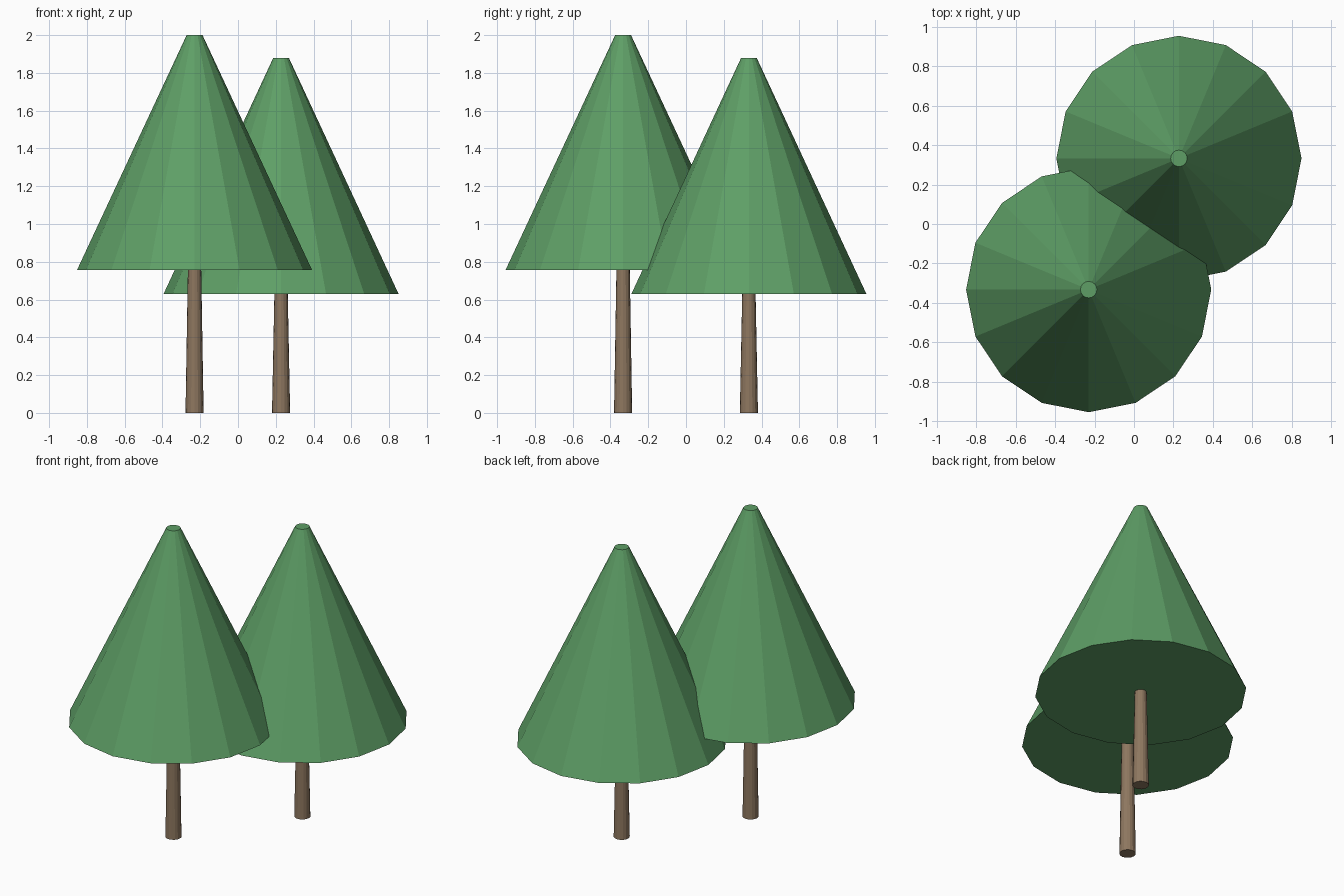
import bpy

cube = bpy.data.objects.get("Cube")
if cube:
    bpy.data.objects.remove(cube, do_unlink=True)

SIDES = 16


def make_material(name, color):
    mat = bpy.data.materials.new(name)
    mat.use_nodes = True
    mat.diffuse_color = color
    mat.node_tree.nodes["Principled BSDF"].inputs["Base Color"].default_value = color
    return mat


def tapered_part(name, x, y, bottom, top, r_bottom, r_top, mat):
    """Flat-shaded, capped cone frustum standing between two heights."""
    bpy.ops.mesh.primitive_cone_add(
        vertices=SIDES, radius1=r_bottom, radius2=r_top,
        depth=top - bottom, location=(x, y, (bottom + top) / 2))
    obj = bpy.context.object
    obj.name = name
    obj.data.materials.append(mat)
    return obj


green = make_material("foliage green", (0.112, 0.345, 0.133, 1))
brown = make_material("bark brown", (0.27, 0.184, 0.115, 1))


def tree(prefix, x, y, foliage_base, height):
    # Trunk reaches just inside the foliage
    tapered_part(prefix + "_trunk", x, y, 0, foliage_base + 0.02, 0.048, 0.035, brown)
    # Wide conical crown with a small flat tip
    tapered_part(prefix + "_foliage", x, y, foliage_base, height, 0.622, 0.042, green)


tree("front_tree", -0.23, -0.333, 0.757, 2.0)
tree("back_tree", 0.228, 0.333, 0.63, 1.878)
